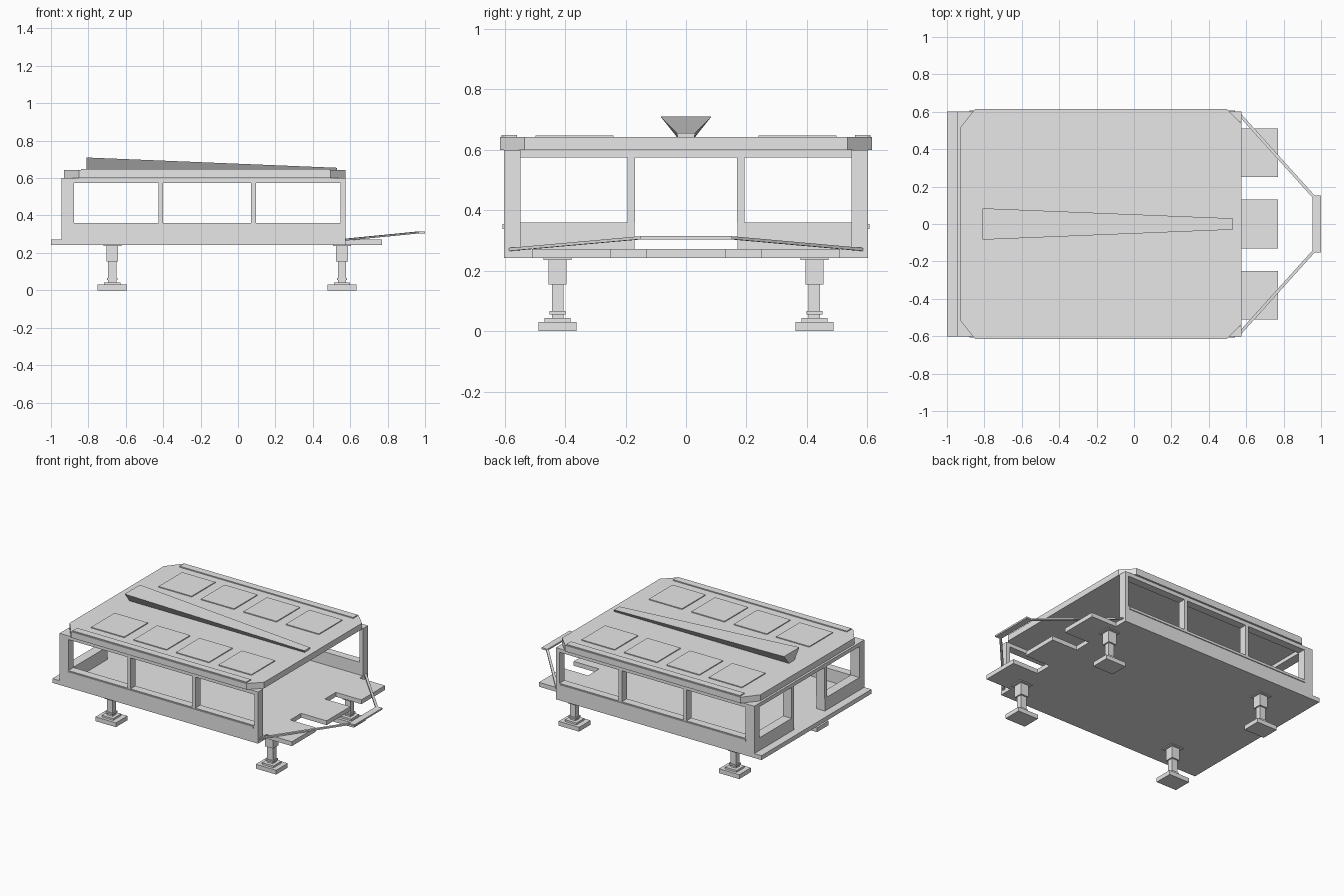
import bpy
import bmesh
from mathutils import Vector

if "Cube" in bpy.data.objects:
    bpy.data.objects.remove(bpy.data.objects["Cube"])

grey = bpy.data.materials.new("light_grey")
grey.diffuse_color = (0.8, 0.8, 0.8, 1)
grey.use_nodes = True
grey.node_tree.nodes["Principled BSDF"].inputs["Base Color"].default_value = grey.diffuse_color


def finish(name, bm):
    bmesh.ops.recalc_face_normals(bm, faces=bm.faces)
    mesh = bpy.data.meshes.new(name)
    bm.to_mesh(mesh)
    bm.free()
    mesh.materials.append(grey)
    obj = bpy.data.objects.new(name, mesh)
    bpy.context.collection.objects.link(obj)
    return obj


def loft(name, bottom, top):
    """Solid between two matching rings of points."""
    bm = bmesh.new()
    a = [bm.verts.new(p) for p in bottom]
    b = [bm.verts.new(p) for p in top]
    bm.faces.new(a)
    bm.faces.new(b)
    n = len(a)
    for i in range(n):
        j = (i + 1) % n
        bm.faces.new((a[i], a[j], b[j], b[i]))
    return finish(name, bm)


def prism(name, outline, z0, z1):
    return loft(name, [(x, y, z0) for x, y in outline], [(x, y, z1) for x, y in outline])


def box(name, x0, x1, y0, y1, z0, z1):
    return prism(name, [(x0, y0), (x1, y0), (x1, y1), (x0, y1)], z0, z1)


def side_box(name, s, x0, x1, y0, y1, z0, z1):
    """Box on the side given by the sign s."""
    return box(name, x0, x1, min(s * y0, s * y1), max(s * y0, s * y1), z0, z1)


FLOOR, SILL, HEAD, EAVE, ROOF = 0.272, 0.36, 0.574, 0.6, 0.642
BACK, FRONT, WALL, T = -0.945, 0.575, 0.602, 0.055

# Floor deck with three tabs at the open end
box("floor_deck", -1, FRONT, -WALL, WALL, 0.242, FLOOR)
for y in (-0.38, 0, 0.38):
    box("deck_tab", FRONT, 0.77, y - 0.13, y + 0.13, 0.242, FLOOR)

# Long side walls: sill, header, posts and mullions around open windows
for s in (-1, 1):
    inner = WALL - T
    side_box("side_sill", s, BACK, FRONT, inner, WALL, FLOOR, SILL)
    side_box("side_header", s, BACK, FRONT, inner, WALL, HEAD, EAVE)
    for x0, x1 in ((BACK, -0.878), (-0.425, -0.402), (0.07, 0.095), (0.548, FRONT)):
        side_box("side_post", s, x0, x1, inner, WALL, SILL, HEAD)
    side_box("side_rail", s, -0.88, 0.54, WALL, 0.608, 0.338, 0.354)

    # Back wall halves beside the doorway
    side_box("back_sill", s, BACK, -0.88, 0.17, inner, FLOOR, SILL)
    side_box("door_post", s, BACK, -0.88, 0.168, 0.194, SILL, HEAD)
box("back_header", BACK, -0.88, -WALL + T, WALL - T, HEAD, EAVE)

# Roof slab with chamfered corners
xa, xb, h, c = -0.93, FRONT, 0.615, 0.08
prism("roof", [(xa, -h + 0.1), (xa + c, -h), (xb - c, -h), (xb, -h + c),
               (xb, h - c), (xb - c, h), (xa + c, h), (xa, h - 0.1)], EAVE, ROOF)

# Raised roof panels and edge strips
for s in (-1, 1):
    for i in range(4):
        x = -0.65 + i * 0.325
        side_box("roof_panel", s, x - 0.127, x + 0.127, 0.24, 0.498, ROOF, ROOF + 0.006)
    side_box("roof_strip", s, -0.84, 0.49, 0.56, 0.61, ROOF, ROOF + 0.007)

# Tapered ridge beam, flaring and rising towards the back
loft("roof_wedge",
     [(-0.81, -0.03, ROOF), (0.53, -0.028, ROOF), (0.53, 0.028, ROOF), (-0.81, 0.03, ROOF)],
     [(-0.81, -0.084, 0.71), (0.53, -0.03, 0.655), (0.53, 0.03, 0.655), (-0.81, 0.084, 0.71)])

# Jacking legs: half sizes in x and y, then bottom and top heights
STEPS = [("foot_plate", 0.078, 0.063, 0, 0.03),
         ("foot_step", 0.044, 0.043, 0.03, 0.043),
         ("leg_shaft", 0.022, 0.019, 0.043, 0.155),
         ("leg_collar", 0.028, 0.026, 0.055, 0.066),
         ("leg_sleeve", 0.031, 0.03, 0.155, 0.236),
         ("leg_flange", 0.048, 0.046, 0.236, 0.242)]
for x in (-0.672, 0.556):
    for y in (-0.425, 0.425):
        for name, hx, hy, z0, z1 in STEPS:
            box(name, x - hx, x + hx, y - hy, y + hy, z0, z1)

# Tow frame: two sloping bars meeting a cross bar
box("tow_cross_bar", 0.955, 1.0, -0.153, 0.153, 0.304, 0.315)
for s in (-1, 1):
    a, b = Vector((0.565, s * 0.585, 0.27)), Vector((0.96, s * 0.147, 0.309))
    side = (b - a).cross(Vector((0, 0, 1))).normalized() * 0.008
    up = Vector((0, 0, 0.005))
    loft("tow_bar", *[[p + side + up, p - side + up, p - side - up, p + side - up]
                      for p in (a, b)])
